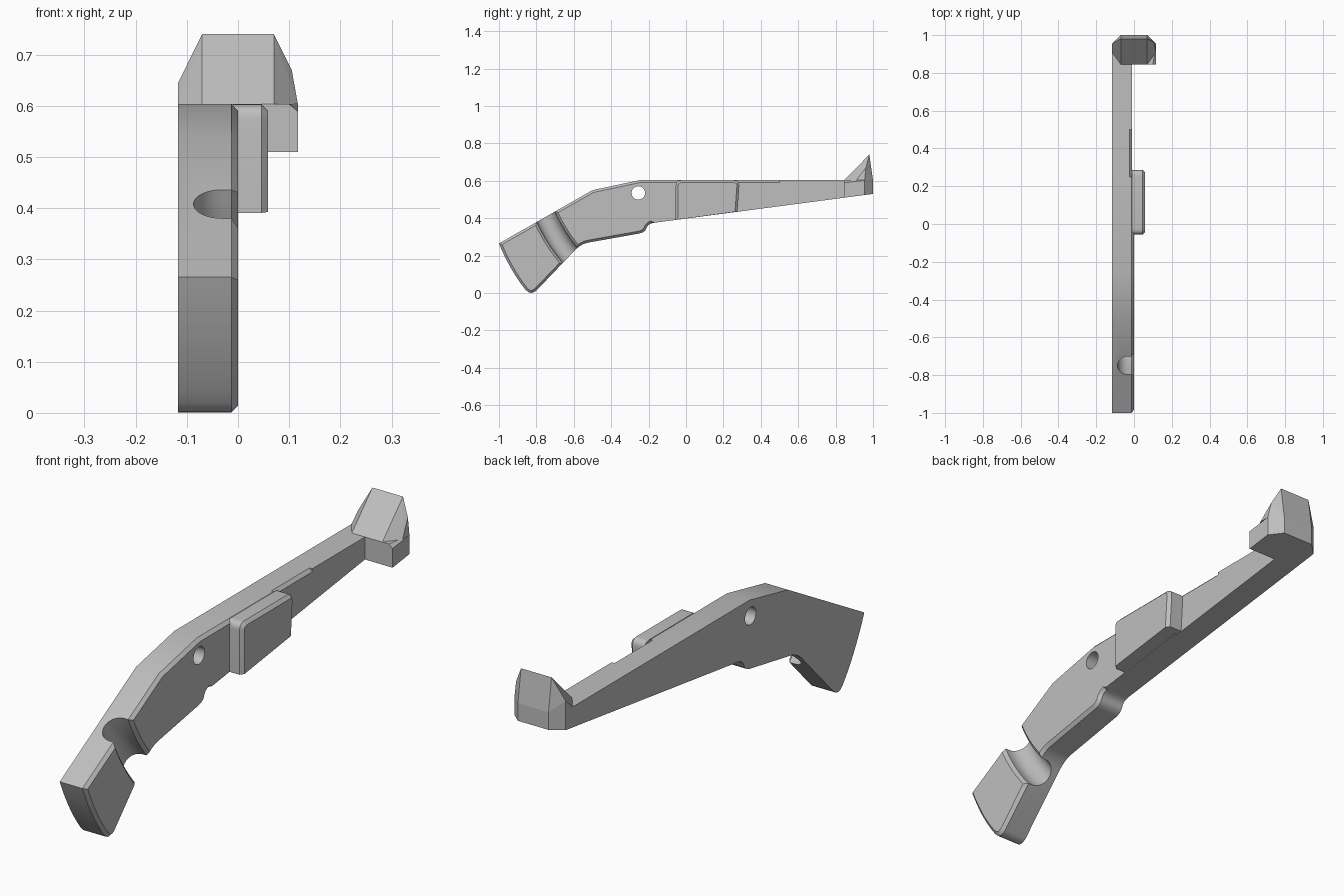
import bpy, bmesh, math
from mathutils import Vector

if "Cube" in bpy.data.objects:
    bpy.data.objects.remove(bpy.data.objects["Cube"], do_unlink=True)

LEFT, TOP, CHAMFER = -0.117, 0.603, 0.013

grey = bpy.data.materials.new("plain grey")
grey.use_nodes = True
grey.diffuse_color = (0.52, 0.52, 0.52, 1)
grey.node_tree.nodes["Principled BSDF"].inputs["Base Color"].default_value = grey.diffuse_color


def finish(name, bm):
    bmesh.ops.recalc_face_normals(bm, faces=bm.faces)
    mesh = bpy.data.meshes.new(name)
    bm.to_mesh(mesh)
    bm.free()
    mesh.materials.append(grey)
    obj = bpy.data.objects.new(name, mesh)
    bpy.context.collection.objects.link(obj)
    return obj


def slab(name, profile, x0, x1, chamfered=None):
    """Extrude a (y, z) profile along x and chamfer chosen edges of its +x face."""
    bm = bmesh.new()
    face = bm.faces.new([bm.verts.new((x0, y, z)) for y, z in profile])
    ext = bmesh.ops.extrude_face_region(bm, geom=[face])
    verts = [g for g in ext["geom"] if isinstance(g, bmesh.types.BMVert)]
    bmesh.ops.translate(bm, verts=verts, vec=(x1 - x0, 0, 0))
    bmesh.ops.recalc_face_normals(bm, faces=bm.faces)
    if chamfered:
        edges = []
        for e in bm.edges:
            mid = (e.verts[0].co + e.verts[1].co) / 2
            if all(abs(v.co.x - x1) < 1e-5 for v in e.verts) and chamfered(mid.y, mid.z):
                edges.append(e)
        bmesh.ops.bevel(bm, geom=edges, offset=CHAMFER, segments=1, profile=0.5,
                        affect='EDGES', clamp_overlap=False)
    return finish(name, bm)


def hull(name, points):
    bm = bmesh.new()
    for p in points:
        bm.verts.new(p)
    bmesh.ops.convex_hull(bm, input=bm.verts)
    bmesh.ops.dissolve_limit(bm, angle_limit=0.02, verts=bm.verts, edges=bm.edges)
    return finish(name, bm)


def cut(obj, cutter):
    cutter.hide_render = True
    mod = obj.modifiers.new("cut", 'BOOLEAN')
    mod.operation, mod.solver, mod.object = 'DIFFERENCE', 'EXACT', cutter
    bpy.context.view_layer.objects.active = obj
    bpy.ops.object.modifier_apply(modifier=mod.name)
    bpy.data.objects.remove(cutter, do_unlink=True)


def underside(y):
    return 0.398 + 0.132 * y


def curve(a, b, c, n=8):
    """Quadratic curve from a to c pulled towards b."""
    a, b, c = Vector(a), Vector(b), Vector(c)
    return [tuple(a * (1 - t) ** 2 + b * 2 * t * (1 - t) + c * t * t)
            for t in (i / n for i in range(n + 1))]


# Lever arm with the bent grip end
arm_profile = (
    [(0.25, underside(0.25)), (0.25, TOP), (-0.25, TOP), (-0.5, 0.55)]
    + curve((-1, 0.265), (-0.94, 0.12), (-0.86, 0.02), 10)
    + curve((-0.845, 0.006), (-0.825, -0.007), (-0.8, 0.013), 5)
    + curve((-0.6, 0.222), (-0.565, 0.262), (-0.52, 0.27), 6)
    + curve((-0.25, 0.318), (-0.22, 0.325), (-0.212, 0.345), 5)
    + curve((-0.208, 0.355), (-0.198, 0.372), (-0.17, underside(-0.17)), 4)
)
arm = slab("lever_arm", arm_profile, LEFT, 0, lambda y, z: y < -0.1 or (z > 0.55 and y < 0.2))

# Curved groove across the grip
bm = bmesh.new()
radius, floor_x = 0.056, -0.031
section = [(0.03, radius + 0.043), (-0.013, radius)]
section += [(floor_x - radius * math.sin(a), radius * math.cos(a))
            for a in (math.pi * i / 16 for i in range(17))]
section += [(-0.013, -radius), (0.03, -radius - 0.043)]
path = [Vector(p) for p in curve((-0.79, 0.52), (-0.72, 0.28), (-0.53, 0.11), 18)]
rings = []
for i, p in enumerate(path):
    t = (path[min(i + 1, len(path) - 1)] - path[max(i - 1, 0)]).normalized()
    rings.append([bm.verts.new((x, p.x - t.y * n, p.y + t.x * n)) for x, n in section])
count = len(section)
for r0, r1 in zip(rings, rings[1:]):
    for k in range(count):
        j = (k + 1) % count
        bm.faces.new((r0[k], r0[j], r1[j], r1[k]))
bm.faces.new(rings[0])
bm.faces.new(rings[-1])
cut(arm, finish("groove_cutter", bm))

# Pivot hole
circle = [(-0.255 + 0.036 * math.cos(a), 0.535 + 0.036 * math.sin(a))
          for a in (math.tau * i / 32 for i in range(32))]
cut(arm, slab("hole_cutter", circle, -0.3, 0.2))

# Narrower arm behind the pad, chamfered first and then plain
middle = slab("arm_middle", [(0.25, underside(0.25)), (0.25, TOP), (0.5, TOP),
                             (0.5, underside(0.5))],
              LEFT, -0.01, lambda y, z: z > 0.6)
tail = slab("arm_tail", [(0.5, underside(0.5)), (0.5, TOP), (0.845, TOP),
                         (0.845, underside(0.845))], LEFT, -0.01)

# Raised pad on the side
front, back, r = -0.055, 0.285, 0.03
pad_profile = ([(front, underside(front))]
               + curve((front, TOP - r), (front, TOP), (front + r, TOP), 6)
               + curve((back - r, TOP), (back, TOP), (back, TOP - r), 6)
               + [(back - 0.01, underside(back))])
pad = slab("side_pad", pad_profile, -0.01, 0.059, lambda y, z: z > 0.46)

# Head: base block and the ramp above it
base_points = []
for x, y, drop in ((LEFT, 0.845, 0), (LEFT, 0.955, 0), (-0.07, 1, 0), (0.07, 1, 0),
                   (-LEFT, 0.955, 0), (-LEFT, 0.845, 0.014), (0.1, 0.845, 0)):
    base_points += [(x, y, underside(y)), (x, y, TOP - drop)]
base = hull("head_base", base_points)

ramp_points = []
for s in (-1, 1):
    ramp_points += [(s * 0.07, 0.845, TOP), (s * 0.07, 0.98, 0.74), (s * 0.07, 1, TOP),
                    (s * 0.117, 0.91, TOP), (s * 0.117, 0.955, TOP)]
ramp_points += [(LEFT, 0.955, 0.645), (0.105, 0.962, 0.67)]
ramp = hull("head_ramp", ramp_points)

# Smooth the rounded runs and keep the edges sharp
bpy.ops.object.select_all(action='DESELECT')
for obj in (arm, pad):
    obj.select_set(True)
bpy.context.view_layer.objects.active = arm
bpy.ops.object.shade_smooth_by_angle(angle=math.radians(25))
